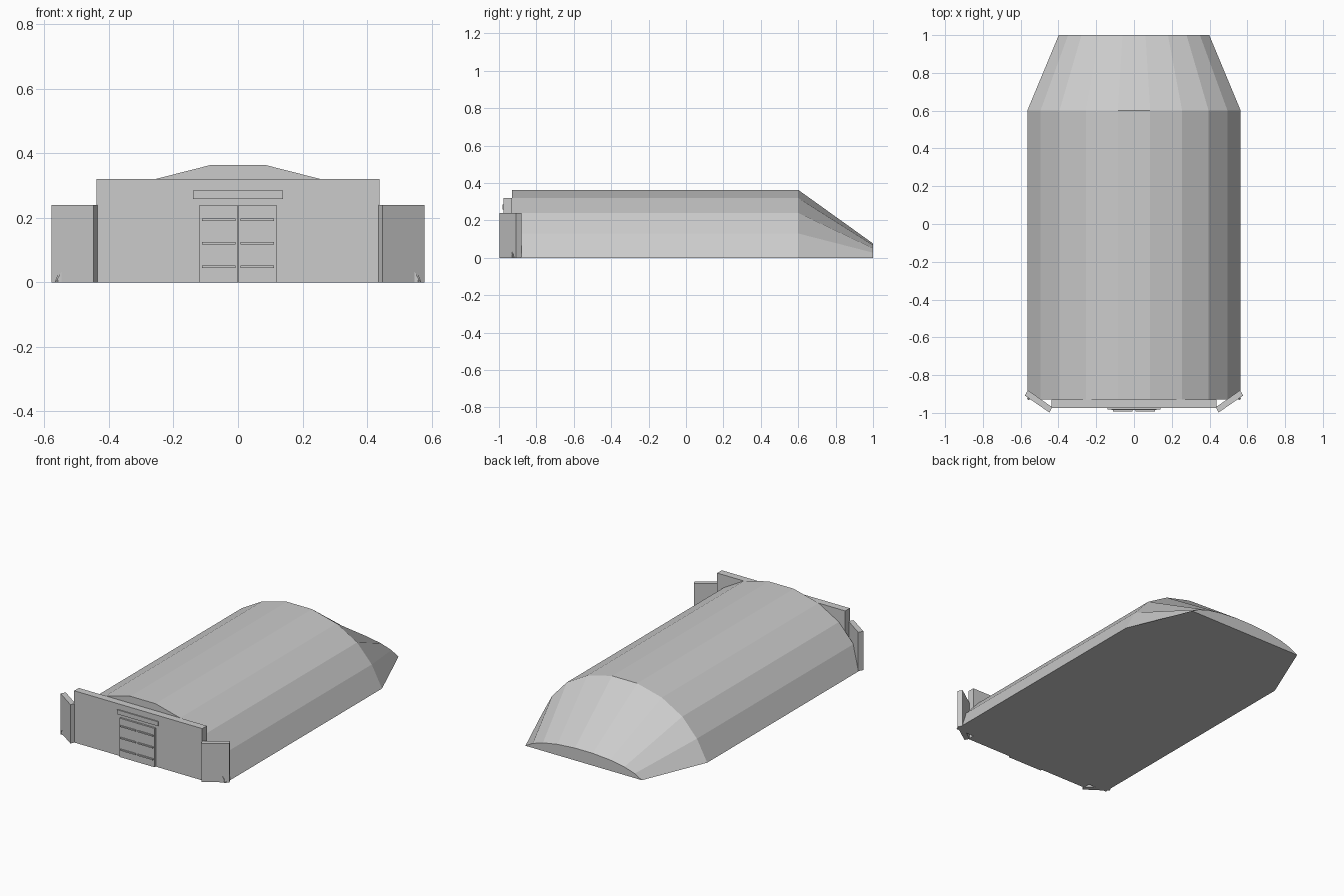
import bpy, bmesh

cube = bpy.data.objects.get("Cube")
if cube:
    bpy.data.objects.remove(cube, do_unlink=True)

grey = bpy.data.materials.new("concrete grey")
grey.use_nodes = True
COLOUR = (0.6, 0.6, 0.6, 1)
grey.diffuse_color = COLOUR
grey.node_tree.nodes["Principled BSDF"].inputs["Base Color"].default_value = COLOUR


def loft(name, rings):
    """Closed solid through rings that have the same number of points."""
    bm = bmesh.new()
    loops = [[bm.verts.new(p) for p in ring] for ring in rings]
    n = len(loops[0])
    for a, b in zip(loops, loops[1:]):
        for i in range(n):
            j = (i + 1) % n
            bm.faces.new((a[i], a[j], b[j], b[i]))
    bm.faces.new(loops[0])
    bm.faces.new(loops[-1])
    bmesh.ops.recalc_face_normals(bm, faces=bm.faces)
    mesh = bpy.data.meshes.new(name)
    bm.to_mesh(mesh)
    bm.free()
    mesh.materials.append(grey)
    obj = bpy.data.objects.new(name, mesh)
    bpy.context.collection.objects.link(obj)
    return obj


def prism(name, outline, z0, z1):
    return loft(name, [[(x, y, z) for x, y in outline] for z in (z0, z1)])


def box(name, x0, x1, y0, y1, z0, z1):
    return prism(name, [(x0, y0), (x1, y0), (x1, y1), (x0, y1)], z0, z1)


# Arched shelter with a tapered, sloping tail
half = [(0.565, 0), (0.495, 0.13), (0.395, 0.24), (0.255, 0.32), (0.086, 0.363)]
arch = half + [(-x, z) for x, z in reversed(half)]
stations = [(-0.93, 1, 1), (0.6, 1, 1), (1.0, 0.705, 0.21)]
loft("arched_shelter", [[(x * sx, y, z * sz) for x, z in arch] for y, sx, sz in stations])

# Front wall and the lintel over the doors
box("front_wall", -0.438, 0.438, -0.975, -0.93, 0, 0.32)
box("door_lintel", -0.14, 0.14, -0.982, -0.975, 0.258, 0.285)

# Angled wing walls, double doors with ribs, small ground wedges
wing = [(-0.578, -0.908), (-0.448, -0.998), (-0.433, -0.97), (-0.562, -0.88)]
for side, s in (("right", 1), ("left", -1)):
    prism(side + "_wing_wall", [(x * s, y) for x, y in wing], 0, 0.24)
    box(side + "_door", -0.12 * s, -0.001 * s, -0.986, -0.975, 0, 0.24)
    for i, z in enumerate((0.044, 0.117, 0.19)):
        box(f"{side}_door_rib_{i + 1}", -0.112 * s, -0.007 * s, -0.993, -0.986, z, z + 0.008)
    loft(side + "_ground_wedge", [
        [(-0.568 * s, -0.925, 0), (-0.558 * s, -0.932, 0), (-0.558 * s, -0.918, 0)],
        [(-0.559 * s, -0.926, 0.022), (-0.556 * s, -0.928, 0.022), (-0.556 * s, -0.924, 0.022)],
    ])
